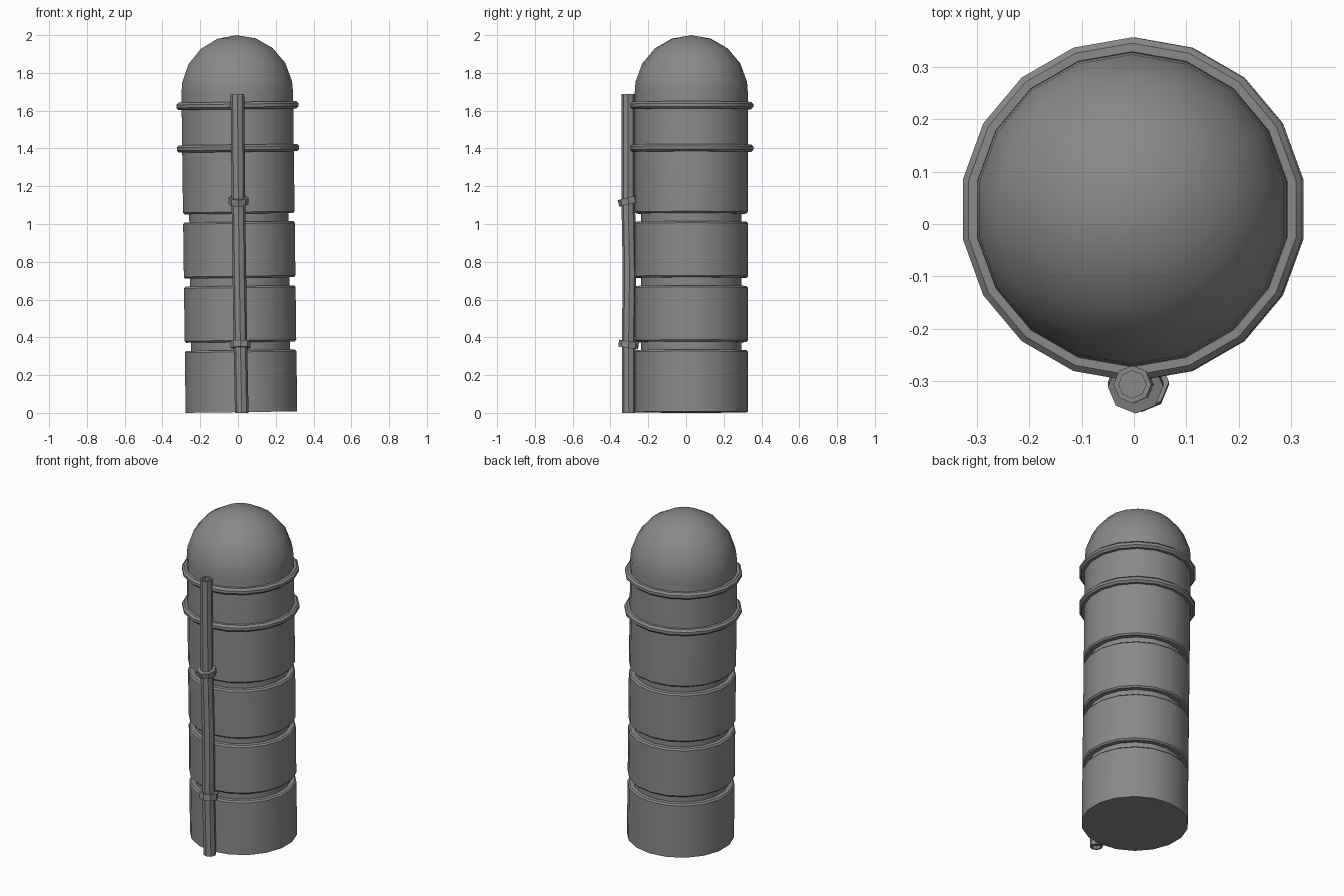
import bpy, bmesh, math
from mathutils import Vector, Matrix

cube = bpy.data.objects.get("Cube")
if cube:
    bpy.data.objects.remove(cube, do_unlink=True)

grey = bpy.data.materials.new("plain_grey")
grey.use_nodes = True
colour = (0.25, 0.25, 0.25, 1)
grey.diffuse_color = colour
grey.node_tree.nodes["Principled BSDF"].inputs["Base Color"].default_value = colour

SIDES = 18
RADIUS = 0.3
# The whole tank leans very slightly to one side
LEAN = Matrix.Translation((0.018, 0.028, 0.004)) @ Matrix.Rotation(-0.013, 4, 'Y')


def finish(name, bm, matrix=Matrix()):
    bmesh.ops.remove_doubles(bm, verts=bm.verts, dist=0.0005)
    bmesh.ops.recalc_face_normals(bm, faces=bm.faces)
    mesh = bpy.data.meshes.new(name)
    bm.to_mesh(mesh)
    bm.free()
    mesh.materials.append(grey)
    mesh.transform(matrix)
    obj = bpy.data.objects.new(name, mesh)
    bpy.context.collection.objects.link(obj)
    bpy.ops.object.select_all(action='DESELECT')
    obj.select_set(True)
    bpy.context.view_layer.objects.active = obj
    bpy.ops.object.shade_smooth_by_angle(angle=math.radians(32))
    return obj


def lathe(name, profile, sides, matrix=Matrix(), closed=False):
    """Spin (radius, height) points round z, starting at the front."""
    bm = bmesh.new()
    verts = [bm.verts.new((0, -r, z)) for r, z in profile]
    pairs = list(zip(verts, verts[1:]))
    if closed:
        pairs.append((verts[-1], verts[0]))
    edges = [bm.edges.new(p) for p in pairs]
    bmesh.ops.spin(bm, geom=verts + edges, cent=(0, 0, 0), axis=(0, 0, 1),
                   angle=math.tau, steps=sides, use_duplicate=False)
    return finish(name, bm, matrix)


# Tank body: bevelled grooves between sections, and a domed top
profile = [(0, 0), (RADIUS, 0)]
for z in (0.325, 0.665, 1.005):
    profile += [(RADIUS, z - 0.006), (RADIUS - 0.008, z + 0.003),
                (0.267, z + 0.003), (0.267, z + 0.046),
                (RADIUS - 0.008, z + 0.046), (RADIUS, z + 0.055)]
profile.append((RADIUS, 1.69))
for step in (80, 60, 40, 20, 0):
    a = math.radians(step)
    profile.append((RADIUS * math.sin(a), 1.696 + RADIUS * math.cos(a)))
lathe("tank_body", profile, SIDES, LEAN)

# Two hoops round the upper tank
for name, z in (("lower_hoop", 1.397), ("upper_hoop", 1.623)):
    section = [(0.309 + 0.021 * math.cos(i * math.tau / 8 + math.pi / 8),
                z + 0.021 * math.sin(i * math.tau / 8 + math.pi / 8)) for i in range(8)]
    lathe(name, section, SIDES, LEAN, closed=True)

# Slightly bent pipe down the front, with recessed ends
path = [Vector(p) for p in ((0.02, -0.303, 0), (0.013, -0.304, 0.36), (0.007, -0.299, 0.75),
                            (0.002, -0.306, 1.12), (-0.003, -0.306, 1.688))]
bm = bmesh.new()
rings = []
for p in path:
    rings.append([bm.verts.new(p + Vector((0.036 * math.sin(a), 0.036 * math.cos(a), 0)))
                  for a in (i * math.tau / 8 for i in range(8))])
for low, high in zip(rings, rings[1:]):
    for i in range(8):
        j = (i + 1) % 8
        bm.faces.new((low[i], low[j], high[j], high[i]))
caps = [bm.faces.new(rings[0]), bm.faces.new(rings[-1])]
bmesh.ops.recalc_face_normals(bm, faces=bm.faces)
bmesh.ops.inset_individual(bm, faces=caps, thickness=0.01)
for cap in caps:
    inner = bmesh.ops.extrude_discrete_faces(bm, faces=[cap])["faces"][0]
    shift = -0.02 * inner.normal
    bmesh.ops.translate(bm, verts=inner.verts, vec=shift)
finish("front_pipe", bm)

# Tilted clamps holding the pipe
for name, centre, tilt in (("lower_clamp", (0.014, -0.304, 0.362), -0.15),
                           ("upper_clamp", (0.003, -0.306, 1.122), 0.25)):
    ring = [(0.03, -0.018), (0.053, -0.018), (0.053, 0.018), (0.03, 0.018)]
    lathe(name, ring, 8, Matrix.Translation(centre) @ Matrix.Rotation(tilt, 4, 'X'), closed=True)
